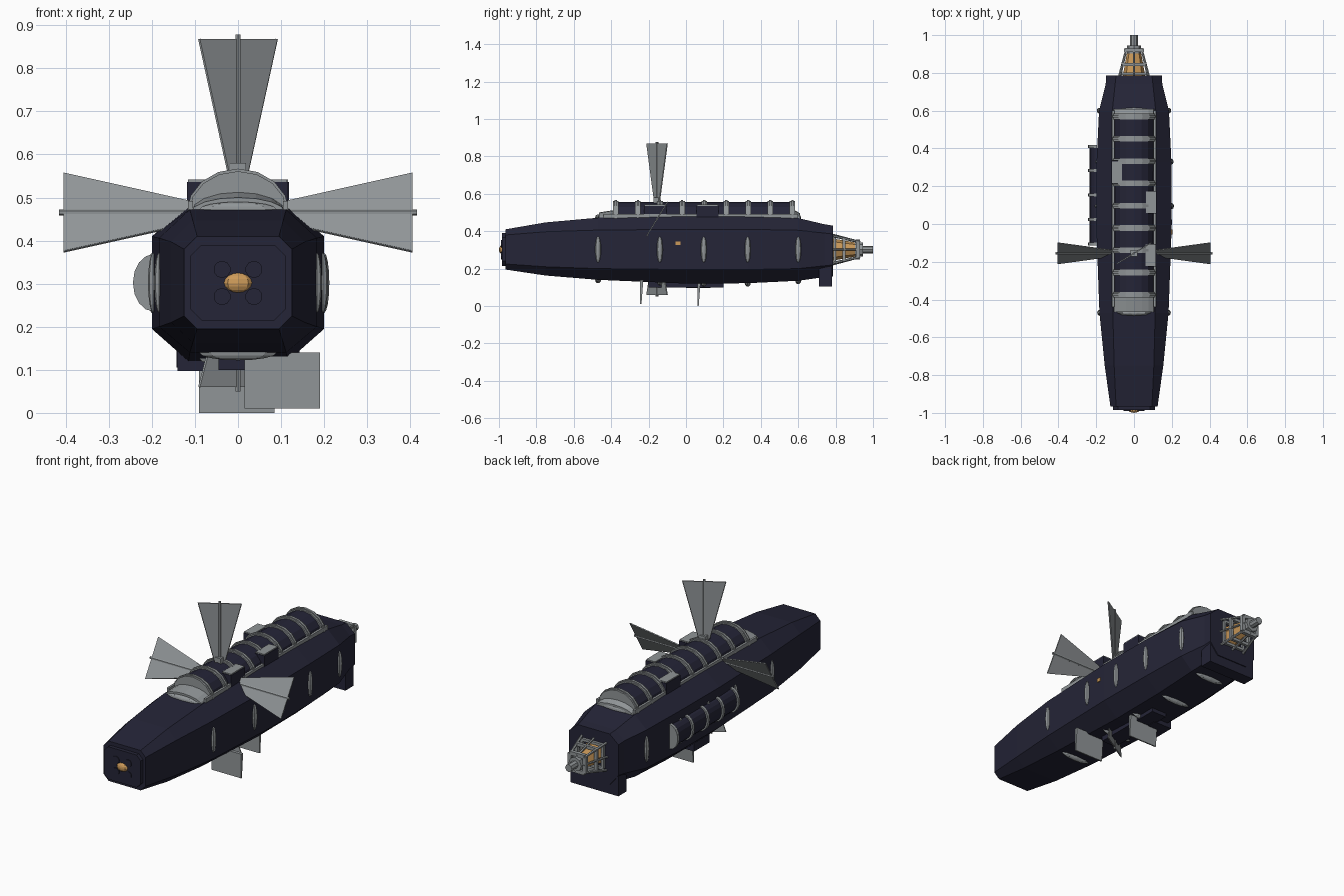
import bpy, bmesh, math
from mathutils import Vector, Matrix

cube = bpy.data.objects.get("Cube")
if cube:
    bpy.data.objects.remove(cube, do_unlink=True)


def material(name, rgb):
    m = bpy.data.materials.new(name)
    m.use_nodes = True
    m.diffuse_color = (*rgb, 1)
    m.node_tree.nodes["Principled BSDF"].inputs["Base Color"].default_value = (*rgb, 1)
    return m


NAVY = material("dark_navy", (0.018, 0.018, 0.038))
GREY = material("metal_grey", (0.28, 0.3, 0.31))
AMBER = material("amber", (0.6, 0.32, 0.1))


def finish(name, bm, mat):
    bmesh.ops.recalc_face_normals(bm, faces=bm.faces)
    me = bpy.data.meshes.new(name)
    bm.to_mesh(me)
    bm.free()
    me.materials.append(mat)
    ob = bpy.data.objects.new(name, me)
    bpy.context.collection.objects.link(ob)
    return ob


def loft(name, sections, mat):
    """Skin a list of equal-length point loops and cap both ends."""
    bm = bmesh.new()
    loops = [[bm.verts.new(p) for p in s] for s in sections]
    n = len(loops[0])
    for a, b in zip(loops, loops[1:]):
        for i in range(n):
            j = (i + 1) % n
            bm.faces.new((a[i], a[j], b[j], b[i]))
    bm.faces.new(loops[0])
    bm.faces.new(loops[-1])
    return finish(name, bm, mat)


def box(name, x, y, z, mat):
    bm = bmesh.new()
    size = [b - a for a, b in (x, y, z)]
    mid = [(a + b) / 2 for a, b in (x, y, z)]
    bmesh.ops.create_cube(bm, size=1, matrix=Matrix.Translation(mid) @ Matrix.Diagonal((*size, 1)))
    return finish(name, bm, mat)


def rod(name, a, b, r0, mat, r1=None, sides=6):
    a, b = Vector(a), Vector(b)
    turn = (b - a).to_track_quat('Z', 'Y').to_matrix().to_4x4()
    bm = bmesh.new()
    bmesh.ops.create_cone(bm, cap_ends=True, segments=sides, radius1=r0,
                          radius2=r0 if r1 is None else r1, depth=(b - a).length,
                          matrix=Matrix.Translation((a + b) / 2) @ turn)
    return finish(name, bm, mat)


def blob(name, centre, radii, mat):
    bm = bmesh.new()
    bmesh.ops.create_uvsphere(bm, u_segments=8, v_segments=8, radius=1,
                              matrix=Matrix.Translation(centre) @ Matrix.Diagonal((*radii, 1)))
    return finish(name, bm, mat)


def half_drum(name, base, out, side, height, half, y0, y1, mat, height1=None):
    """Half-round prism along y that bulges from the hull."""
    base, out, side = Vector(base), Vector(out), Vector(side)

    def arc(y, h):
        return [base + Vector((0, y, 0)) + side * half * math.cos(t) + out * h * math.sin(t)
                for t in (math.pi * i / 8 for i in range(9))]
    return loft(name, [arc(y0, height), arc(y1, height1 or height)], mat)


def fin(name, root, tip, across, root_scale, overrun):
    """Flared flat vane with a central spar and thin edge rods."""
    root, tip, across = Vector(root), Vector(tip), Vector(across)
    n = (tip - root).cross(across).normalized() * 0.003
    corners = [root - across * root_scale, root + across * root_scale, tip + across, tip - across]
    loft(name, [[c - n for c in corners], [c + n for c in corners]], GREY)
    rod(name + "_spar", root, tip + (tip - root).normalized() * overrun, 0.007, GREY)
    for a, b in ((0, 3), (1, 2)):
        rod(name + "_edge", corners[a], corners[b], 0.003, GREY, sides=4)


def octagon(y, w, t, top, up, low, bottom):
    half = [(t, bottom), (w, low), (w, up), (t, top)]
    return [(x, y, z) for x, z in half] + [(-x, y, z) for x, z in reversed(half)]


# Hull: y, half width, deck half width, then heights of the four edges
stations = [
    (-0.965, 0.125, 0.095, 0.41, 0.38, 0.225, 0.195),
    (-0.75, 0.155, 0.105, 0.447, 0.397, 0.21, 0.163),
    (-0.47, 0.183, 0.112, 0.472, 0.406, 0.2, 0.14),
    (0, 0.2, 0.115, 0.48, 0.41, 0.195, 0.12),
    (0.33, 0.198, 0.115, 0.478, 0.41, 0.195, 0.122),
    (0.6, 0.185, 0.115, 0.47, 0.405, 0.2, 0.135),
    (0.74, 0.15, 0.1, 0.437, 0.39, 0.215, 0.155),
    (0.785, 0.147, 0.095, 0.43, 0.385, 0.22, 0.157)]
loft("hull", [octagon(*s) for s in stations], NAVY)
box("stern_block", (-0.143, 0.143), (0.71, 0.78), (0.105, 0.22), NAVY)

# Nose plate, ports and lamp
loft("nose_plate", [octagon(y, 0.11, 0.085, 0.39, 0.365, 0.24, 0.215) for y in (-0.985, -0.96)], NAVY)
for x in (-0.037, 0.037):
    for z in (0.27, 0.333):
        rod("nose_port", (x, -0.989, z), (x, -0.98, z), 0.02, NAVY, sides=10)
blob("nose_lamp", (0, -0.983, 0.302), (0.034, 0.017, 0.023), AMBER)

# Dorsal housing with ribs, end ramps and rails
UP, X, Z = (0, 0, 1), (1, 0, 0), (0, 0, 1)
deck = (0, 0, 0.465)
half_drum("dorsal_housing", deck, UP, X, 0.09, 0.105, -0.37, 0.575, NAVY)
for i in range(9):
    y = -0.375 + 0.118 * i
    half_drum("dorsal_rib", deck, UP, X, 0.096, 0.114, y - 0.015, y + 0.015, GREY)
    half_drum("dorsal_rib_crest", deck, UP, X, 0.102, 0.119, y - 0.006, y + 0.006, GREY)
half_drum("front_ramp", deck, UP, X, 0.035, 0.11, -0.465, -0.385, GREY, 0.048)
half_drum("rear_ramp", deck, UP, X, 0.048, 0.11, 0.58, 0.61, GREY, 0.03)
for s in (-1, 1):
    box("deck_rail", (s * 0.11 - 0.006, s * 0.11 + 0.006), (-0.44, 0.6), (0.47, 0.492), GREY)
for x, y in ((-0.09, 0.275), (0.09, 0.115), (0.088, -0.165)):
    box("deck_locker", (x - 0.028, x + 0.028), (y - 0.06, y + 0.06), (0.46, 0.536), NAVY)
    box("locker_lid", (x - 0.026, x + 0.026), (y - 0.057, y + 0.057), (0.536, 0.542), GREY)

# Side housing on the right flank
flank, OUT = (-0.195, 0, 0.302), (-1, 0, 0)
half_drum("side_housing", flank, OUT, Z, 0.04, 0.06, -0.1, 0.41, NAVY)
for i in range(5):
    y = -0.105 + 0.129 * i
    half_drum("side_rib", flank, OUT, Z, 0.049, 0.067, y - 0.008, y + 0.008, GREY)

# Lens-shaped hull bumpers
for y, w, low, high in ((-0.47, 0.183, 0.14, 0.472), (-0.14, 0.197, 0.126, 0), (0.095, 0.2, 0.12, 0),
                        (0.33, 0.198, 0.122, 0), (0.6, 0.185, 0.135, 0.47)):
    for s in (-1, 1):
        blob("side_bumper", (s * w, y, 0.302), (0.012, 0.016, 0.07), GREY)
    blob("belly_bumper", (0, y, low), (0.09, 0.016, 0.018), GREY)
    if high:
        blob("deck_bumper", (0, y, high), (0.09, 0.016, 0.018), GREY)

# Cross of vanes
FY = -0.155
box("vane_mount", (-0.018, 0.018), (FY - 0.018, FY + 0.018), (0.54, 0.58), GREY)
fin("top_vane", (0, FY, 0.56), (0, FY, 0.868), (0.09, 0.055, 0), 0.25, 0.01)
for s, side in ((1, "left"), (-1, "right")):
    fin(side + "_vane", (s * 0.11, FY, 0.465), (s * 0.405, FY, 0.465), (0, 0.055, 0.09), 0.27, 0.01)
fin("belly_vane", (0, FY, 0.13), (0, FY, 0.06), (0.09, 0.055, 0), 0.8, 0.01)

# Belly gear
box("belly_keel", (-0.045, 0.045), (-0.2, 0.2), (0.1, 0.13), NAVY)
box("belly_locker", (-0.14, -0.03), (0.0, 0.13), (0.097, 0.16), NAVY)
for name, x0, x1, y, z0, z1 in (("front_paddle", 0.015, 0.19, -0.24, 0.01, 0.14),
                                ("rear_paddle", -0.09, 0.085, 0.066, 0, 0.13)):
    loft(name, [[(x0, y - 0.005, z), (x1, y - 0.005, z), (x1, y + d, z), (x0, y + d, z)]
                for z, d in ((z0, 0.002), (z1, 0.012))], GREY)

# Lit window, a thin plate on the left flank
box("flank_window", (0.19, 0.203), (-0.055, -0.03), (0.325, 0.346), AMBER)

# Tail engine: glowing core inside a truss
TZ = 0.302


def frame(y, r, t):
    for s in (-1, 1):
        box("tail_frame", (s * r - t, s * r + t), (y - t, y + t), (TZ - r, TZ + r), GREY)
        box("tail_frame", (-r, r), (y - t, y + t), (TZ + s * r - t, TZ + s * r + t), GREY)


rod("tail_core", (0, 0.78, TZ), (0, 0.92, TZ), 0.06, AMBER, 0.035, 8)
frame(0.795, 0.062, 0.007)
frame(0.845, 0.058, 0.008)
frame(0.92, 0.044, 0.01)
for a in (-1, 1):
    for b in (-1, 1):
        rod("tail_strut", (a * 0.075, 0.775, TZ + b * 0.075), (a * 0.04, 0.93, TZ + b * 0.04), 0.007, GREY)
    rod("tail_brace", (a * 0.08, 0.78, TZ), (a * 0.04, 0.93, TZ), 0.006, GREY)
    rod("tail_brace", (0, 0.78, TZ + a * 0.08), (0, 0.93, TZ + a * 0.04), 0.006, GREY)
rod("tail_collar", (0, 0.9, TZ), (0, 0.945, TZ), 0.038, GREY, sides=8)
rod("tail_pipe", (0, 0.93, TZ), (0, 1.0, TZ), 0.02, GREY, sides=8)
